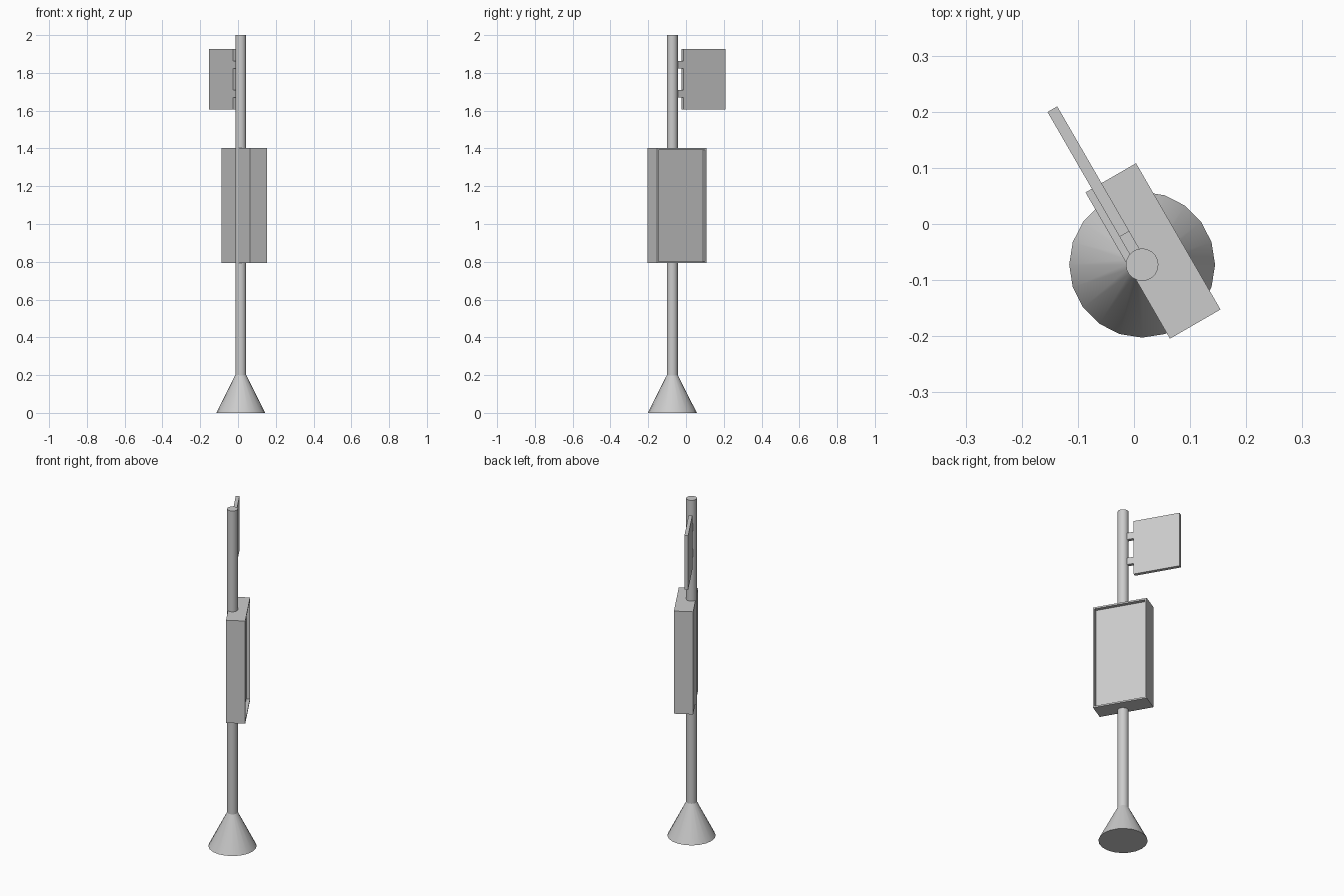
import bpy, bmesh, math
from mathutils import Matrix, Vector

if "Cube" in bpy.data.objects:
    bpy.data.objects.remove(bpy.data.objects["Cube"])

# Local frame: origin on the pole axis, local x along the flag sign
FRAME = Matrix.Translation((0.0145, -0.0725, 0)) @ Matrix.Rotation(math.radians(120), 4, 'Z')


def finish(bm, name, smooth=False):
    bmesh.ops.recalc_face_normals(bm, faces=bm.faces)
    mesh = bpy.data.meshes.new(name)
    bm.to_mesh(mesh)
    bm.free()
    ob = bpy.data.objects.new(name, mesh)
    bpy.context.collection.objects.link(ob)
    ob.matrix_world = FRAME
    if smooth:
        for o in bpy.context.selected_objects:
            o.select_set(False)
        ob.select_set(True)
        bpy.context.view_layer.objects.active = ob
        bpy.ops.object.shade_smooth_by_angle(angle=math.radians(30))
    return ob


def cone(name, r1, r2, z0, z1, sides):
    bm = bmesh.new()
    turn = Matrix.Rotation(math.radians(-30), 4, 'Z')  # puts a corner on world x
    bmesh.ops.create_cone(bm, cap_ends=True, segments=sides, radius1=r1, radius2=r2,
                          depth=z1 - z0,
                          matrix=Matrix.Translation((0, 0, (z0 + z1) / 2)) @ turn)
    return finish(bm, name, True)


def box_bm(lo, hi):
    lo, hi = Vector(lo), Vector(hi)
    bm = bmesh.new()
    bmesh.ops.create_cube(bm, size=1, matrix=Matrix.Translation((lo + hi) / 2)
                          @ Matrix.Diagonal((*(hi - lo), 1)))
    return bm


# Flared foot and pole
cone("base_cone", 0.13, 0.029, 0, 0.2, 20)
cone("pole", 0.029, 0.029, 0.2, 2.0, 20)

# Display case with a recessed panel on its front face
bm = box_bm((-0.139, -0.081, 0.793), (0.162, 0.023, 1.402))
bm.normal_update()
front = [f for f in bm.faces if f.normal.y < -0.9]
bmesh.ops.inset_individual(bm, faces=front, thickness=0.013)
bmesh.ops.inset_individual(bm, faces=front, thickness=0, depth=-0.02)
finish(bm, "display_case")

# Flag sign and its two brackets
finish(box_bm((0.063, -0.01, 1.605), (0.32, 0.01, 1.927)), "flag_sign")
for name, z in (("lower_bracket", 1.69), ("upper_bracket", 1.842)):
    finish(box_bm((0.02, -0.01, z - 0.02), (0.064, 0.01, z + 0.02)), name)
